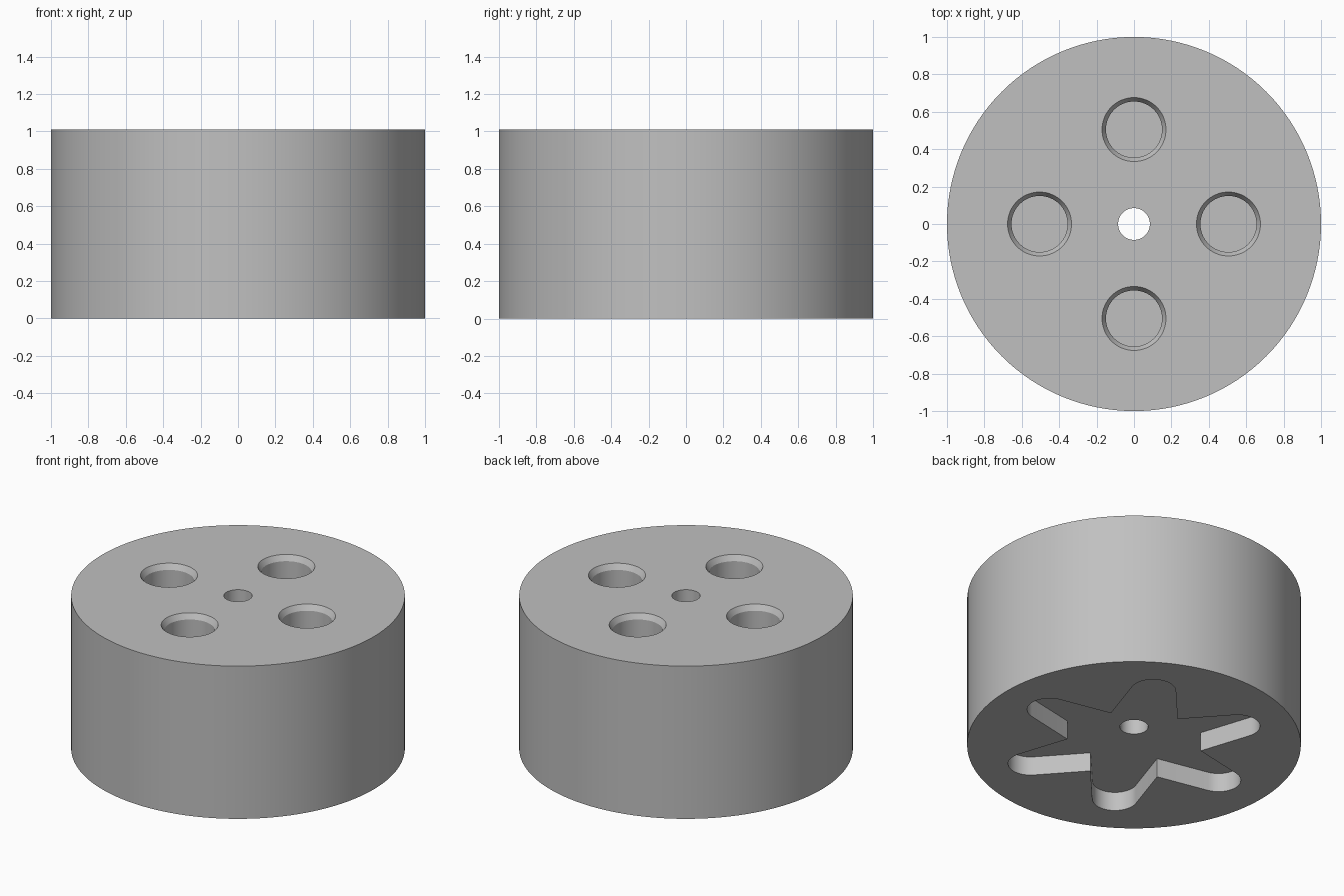
import bpy, bmesh
from math import sin, cos, pi, radians, atan2

if "Cube" in bpy.data.objects:
    bpy.data.objects.remove(bpy.data.objects["Cube"])

HEIGHT = 1.01
SLOT_DEPTH = 0.125      # star recess in the underside
POCKET_DEPTH = 0.5      # round pockets in the top
CHAMFER = 0.035

grey = bpy.data.materials.new("plain_grey")
grey.use_nodes = True
colour = (0.53, 0.53, 0.53, 1)
grey.diffuse_color = colour
grey.node_tree.nodes["Principled BSDF"].inputs["Base Color"].default_value = colour


def loft(name, rings, x=0, y=0):
    """Closed solid through rings of (outline, z)."""
    bm = bmesh.new()
    loops = [[bm.verts.new((px + x, py + y, z)) for px, py in outline]
             for outline, z in rings]
    n = len(loops[0])
    for low, high in zip(loops, loops[1:]):
        for i in range(n):
            j = (i + 1) % n
            bm.faces.new((low[i], low[j], high[j], high[i]))
    bm.faces.new(loops[0][::-1])
    bm.faces.new(loops[-1])
    mesh = bpy.data.meshes.new(name)
    bm.to_mesh(mesh)
    bm.free()
    mesh.materials.append(grey)
    obj = bpy.data.objects.new(name, mesh)
    bpy.context.collection.objects.link(obj)
    return obj


def circle(r, n=64):
    return [(r * cos(2 * pi * i / n), r * sin(2 * pi * i / n)) for i in range(n)]


def star(arms=6, inner=0.405, tip_centre=0.66, tip_r=0.135, steps=16):
    """Tapered arms with round tips, meeting at sharp inner corners."""
    corner = (inner * cos(pi / arms), inner * sin(pi / arms))
    taper = atan2(corner[1] - tip_r, tip_centre - corner[0])
    sweep = pi / 2 - taper
    points = []
    for k in range(arms):
        a = 2 * pi * k / arms
        arc = [-sweep + 2 * sweep * i / steps for i in range(steps + 1)]
        arm = [(corner[0], -corner[1])]
        arm += [(tip_centre + tip_r * cos(t), tip_r * sin(t)) for t in arc]
        points += [(u * cos(a) - v * sin(a), u * sin(a) + v * cos(a)) for u, v in arm]
    return points


# Solid drum
body = loft("drum_body", [(circle(1, 128), 0), (circle(1, 128), HEIGHT)])

# Centre bore and star recess
cutters = [
    loft("centre_bore_cutter", [(circle(0.085), -0.2), (circle(0.085), HEIGHT + 0.2)]),
    loft("star_recess_cutter", [(star(), -0.1), (star(), SLOT_DEPTH)]),
]

# Four chamfered round pockets
for k in range(4):
    a = k * pi / 2
    cutters.append(loft("pocket_cutter", [
        (circle(0.15), HEIGHT - POCKET_DEPTH),
        (circle(0.15), HEIGHT - CHAMFER),
        (circle(0.171), HEIGHT),
        (circle(0.171), HEIGHT + 0.1),
    ], 0.505 * cos(a), 0.505 * sin(a)))

bpy.ops.object.select_all(action="DESELECT")
bpy.context.view_layer.objects.active = body
body.select_set(True)
for cutter in cutters:
    cutter.hide_render = True
    mod = body.modifiers.new(cutter.name, "BOOLEAN")
    mod.operation = "DIFFERENCE"
    mod.solver = "EXACT"
    mod.object = cutter
    bpy.ops.object.modifier_apply(modifier=mod.name)
    bpy.data.objects.remove(cutter)

bpy.ops.object.shade_smooth_by_angle(angle=radians(20))
